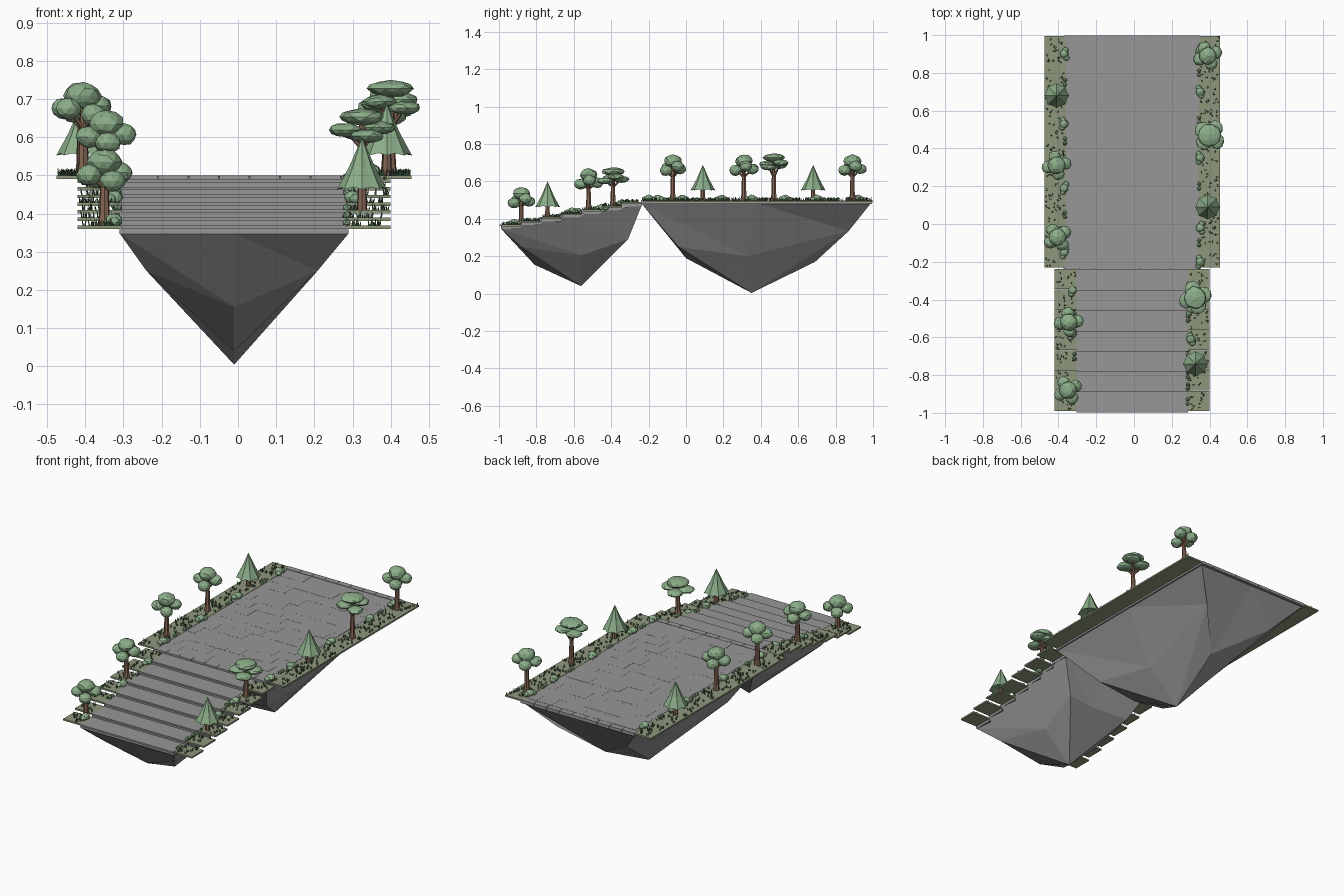
import bpy, bmesh, math, random
from mathutils import Vector, Matrix

if "Cube" in bpy.data.objects:
    bpy.data.objects.remove(bpy.data.objects["Cube"])

random.seed(7)
CX = -0.01                      # the paved way is centred slightly left


def mat(name, rgb):
    m = bpy.data.materials.new(name)
    m.diffuse_color = (*rgb, 1)
    m.use_nodes = True
    m.node_tree.nodes["Principled BSDF"].inputs["Base Color"].default_value = m.diffuse_color
    return m


STONE = mat("stone grey", (0.31, 0.31, 0.31))
TURF = mat("olive turf", (0.27, 0.31, 0.20))
BLADE = mat("dark grass green", (0.07, 0.14, 0.065))
LEAF = mat("leaf green", (0.26, 0.42, 0.25))
BARK = mat("bark brown", (0.24, 0.135, 0.09))


def finish(bm, name, material):
    bmesh.ops.recalc_face_normals(bm, faces=bm.faces)
    me = bpy.data.meshes.new(name)
    bm.to_mesh(me)
    bm.free()
    me.materials.append(material)
    ob = bpy.data.objects.new(name, me)
    bpy.context.collection.objects.link(ob)
    return ob


def box(bm, x0, x1, y0, y1, z0, z1):
    m = Matrix.Translation(((x0 + x1) / 2, (y0 + y1) / 2, (z0 + z1) / 2))
    bmesh.ops.create_cube(bm, size=1, matrix=m @ Matrix.Diagonal((x1 - x0, y1 - y0, z1 - z0, 1)))


def blob(bm, c, r, rz, sub=2, jitter=0.06):
    rot = Matrix.Rotation(random.uniform(0, 6.28), 4, 'Z')
    m = Matrix.Translation(c) @ Matrix.Diagonal((r, r, rz, 1)) @ rot
    res = bmesh.ops.create_icosphere(bm, subdivisions=sub, radius=1, matrix=m)
    for v in res["verts"]:
        v.co = Vector(c) + (v.co - Vector(c)) * (1 + random.uniform(-jitter, jitter))


def limb(bm, a, b, r0, r1, sides=7):
    a, b = Vector(a), Vector(b)
    d = b - a
    m = Matrix.Translation((a + b) / 2) @ d.to_track_quat('Z', 'Y').to_matrix().to_4x4()
    bmesh.ops.create_cone(bm, cap_ends=True, segments=sides, radius1=r0, radius2=r1,
                          depth=d.length, matrix=m)


# ---- floating rocks: rectangular top, one ring of broken facets, apex
def rock(name, top, front, back, side, apex):
    """front, back: (corner half-width, corner y, corner z, middle y, middle z)."""
    w, y0, y1, z0, z1 = top
    ym, zm = (y0 + y1) / 2, (z0 + z1) / 2
    upper = [(-w, y0, z0), (0, y0, z0), (w, y0, z0), (w, ym, zm),
             (w, y1, z1), (0, y1, z1), (-w, y1, z1), (-w, ym, zm)]
    fw, fy, fz, fmy, fmz = front
    bw, by, bz, bmy, bmz = back
    sx, sy, sz = side
    lower = [(-fw, fy, fz), (0, fmy, fmz), (fw * 0.95, fy, fz), (sx, sy, sz),
             (bw, by, bz), (0.04, bmy, bmz), (-bw, by, bz), (-sx * 1.1, sy, sz + 0.01)]
    bm = bmesh.new()
    a = [bm.verts.new((x + CX, y, z)) for x, y, z in upper]
    b = [bm.verts.new((x + CX, y, z)) for x, y, z in lower]
    bm.faces.new(a)
    tip = bm.verts.new((CX, *apex))
    for i in range(8):
        j = (i + 1) % 8
        bm.faces.new((a[i], a[j], b[j]))
        bm.faces.new((a[i], b[j], b[i]))
        bm.faces.new((b[i], b[j], tip))
    finish(bm, name, STONE)


rock("main_rock", (0.36, -0.24, 0.99, 0.485, 0.485), (0.23, -0.04, 0.25, 0.0, 0.19),
     (0.22, 0.87, 0.335, 0.69, 0.17), (0.17, 0.33, 0.20), (0.35, 0.004))
rock("stair_rock", (0.30, -0.99, -0.235, 0.348, 0.478), (0.23, -0.88, 0.25, -0.81, 0.155),
     (0.20, -0.31, 0.29, -0.32, 0.28), (0.17, -0.56, 0.205), (-0.56, 0.04))

# ---- paved terrace with running-bond flagstones, almost flush
bm = bmesh.new()
box(bm, CX - 0.365, CX + 0.365, -0.235, 0.995, 0.48, 0.4975)
finish(bm, "terrace_slab", STONE)
bm = bmesh.new()
rows, cols = 14, 7
dy, dx = 1.17 / rows, 0.68 / cols
for r in range(rows):
    for c in range(cols + r % 2):
        x0 = CX - 0.34 + dx * (c - 0.5 * (r % 2))
        x1 = min(x0 + dx, CX + 0.34)
        y0 = -0.21 + dy * r
        box(bm, max(x0, CX - 0.34), x1, y0, y0 + dy, 0.49, 0.4985 + random.uniform(-0.0005, 0.0008))
finish(bm, "terrace_flagstones", STONE)
bm = bmesh.new()
for y0 in (-0.24, 0.965):                     # kerb stones at both ends
    for c in range(9):
        x0 = CX - 0.36 + c * 0.08
        box(bm, x0 + 0.001, x0 + 0.079, y0, y0 + 0.033, 0.484, 0.5)
finish(bm, "terrace_kerb", STONE)

# ---- seven broad steps, each with a turf plate on either side
STEPS = [(-0.99 + 0.1075 * k, -0.99 + 0.1075 * (k + 1), 0.37 + 0.02 * k) for k in range(7)]
bm = bmesh.new()
for y0, y1, z in STEPS:
    box(bm, CX - 0.30, CX + 0.30, y0, y1 + 0.002, z - 0.024, z - 0.004)
    box(bm, CX - 0.295, CX + 0.295, y0 - 0.008, y1 - 0.002, z - 0.009, z)   # nosing
finish(bm, "steps", STONE)

bm = bmesh.new()
STRIPS = [(-0.475, -0.36, -0.23, 0.995, 0.499), (0.345, 0.455, -0.23, 0.995, 0.499)]
for y0, y1, z in STEPS:
    STRIPS += [(-0.42, -0.30, y0, y1 - 0.001, z - 0.001), (0.28, 0.40, y0, y1 - 0.001, z - 0.001)]
for x0, x1, y0, y1, z in STRIPS:
    box(bm, x0, x1, y0, y1, z - 0.009, z)
finish(bm, "turf_plates", TURF)

# ---- grass tufts scattered on the turf
bm = bmesh.new()
for x0, x1, y0, y1, z in STRIPS:
    for i in range(int((y1 - y0) * 115)):
        x, y = random.uniform(x0 + 0.008, x1 - 0.008), random.uniform(y0 + 0.006, y1 - 0.006)
        for b in range(3):
            a = random.uniform(0, 6.28)
            h = random.uniform(0.010, 0.020)
            p = Vector((x + 0.003 * math.cos(a), y + 0.003 * math.sin(a), z - 0.001))
            limb(bm, p, p + Vector((0.004 * math.cos(a), 0.004 * math.sin(a), h)), 0.0027, 0.0003, 3)
finish(bm, "grass_tufts", BLADE)

# ---- low bushes along the inner turf edge


def ground(y):
    if y > -0.235:
        return 0.499
    return next(z for y0, y1, z in STEPS if y < y1 + 0.01)


bm = bmesh.new()
BUSHES = [(-0.37, y) for y in (0.90, 0.53, 0.19, -0.15)] + \
         [(0.35, y) for y in (0.92, 0.70, 0.35, -0.02, -0.20)] + \
         [(-0.325, y) for y in (-0.35, -0.58, -0.92)] + [(0.30, y) for y in (-0.61, -0.45)]
for x, y in BUSHES:
    z = ground(y)
    blob(bm, (x, y, z + 0.012), 0.023, 0.018, 2)
    for s in (-1, 1):
        blob(bm, (x + random.uniform(-.012, .012), y + s * 0.02, z + 0.008), 0.016, 0.013, 2)
for x, ys in ((-0.365, (0.44, 0.05, -0.04, 0.75)), (0.345, (0.80, 0.55, 0.20, -0.10)),
              (-0.315, (-0.46, -0.7)), (0.285, (-0.33, -0.5, -0.68, -0.8, -0.86, -0.94))):
    for y in ys:
        for s in (-0.012, 0.012):
            blob(bm, (x, y + s, ground(y) + 0.006), 0.012, 0.011, 1)
finish(bm, "bushes", LEAF)


# ---- broadleaf trees: forked trunk carrying leaf clumps
def broadleaf(i, x, y, height, flat, spin):
    z = ground(y)
    r, rz = (0.060, 0.022) if flat else (0.047, 0.035)
    top = Vector((x, y, z + height - rz))
    tb, lb = bmesh.new(), bmesh.new()
    fork = Vector((x, y, z + height * 0.55))
    limb(tb, (x, y, z - 0.004), (x, y, z + 0.03), 0.019, 0.014)
    limb(tb, (x, y, z + 0.03), fork, 0.014, 0.011)
    limb(tb, fork, top, 0.011, 0.006)
    blob(lb, top, r, rz)
    for k in range(4):
        a = spin + k * math.pi / 2
        drop = (0.028, 0.042, 0.034, 0.050)[k]
        c = top + Vector((0.046 * math.cos(a), 0.046 * math.sin(a), -drop))
        limb(tb, fork - Vector((0, 0, 0.012)), c, 0.007, 0.004, 5)
        blob(lb, c, r * 0.72, rz * 0.82)
    finish(tb, f"tree_trunk_{i}", BARK)
    finish(lb, f"tree_crown_{i}", LEAF)


BROAD = [(0.39, 0.89, 0.245, False, 0.4), (0.40, 0.47, 0.25, True, 0.9),
         (-0.41, 0.31, 0.245, False, 0.2), (-0.405, -0.07, 0.245, False, 0.6),
         (0.325, -0.39, 0.205, True, 0.3), (-0.345, -0.52, 0.22, False, 0.1),
         (-0.35, -0.88, 0.20, False, 0.5)]
for i, t in enumerate(BROAD):
    broadleaf(i + 1, *t)

# ---- conifers: short trunk and one flared, pleated cone
for i, (x, y) in enumerate([(0.39, 0.09), (-0.41, 0.68), (0.325, -0.74)]):
    z = ground(y)
    bm = bmesh.new()
    limb(bm, (x, y, z - 0.004), (x, y, z + 0.09), 0.014, 0.010)
    finish(bm, f"conifer_trunk_{i + 1}", BARK)
    bm = bmesh.new()
    n, prev = 16, None
    for rad, h in ((0.066, 0.053), (0.034, 0.112)):
        cur = []
        for k in range(n):
            a, odd = 2 * math.pi * k / n, k % 2
            q = rad * (0.88 if odd else 1)
            cur.append(bm.verts.new((x + q * math.cos(a), y + q * math.sin(a),
                                     z + h + (0.006 if odd and not prev else 0))))
        if prev:
            for k in range(n):
                bm.faces.new((prev[k], prev[(k + 1) % n], cur[(k + 1) % n], cur[k]))
        else:
            hub = bm.verts.new((x, y, z + 0.065))
            for k in range(n):
                bm.faces.new((hub, cur[(k + 1) % n], cur[k]))
        prev = cur
    tip = bm.verts.new((x, y, z + 0.190))
    for k in range(n):
        bm.faces.new((prev[k], prev[(k + 1) % n], tip))
    finish(bm, f"conifer_crown_{i + 1}", LEAF)
